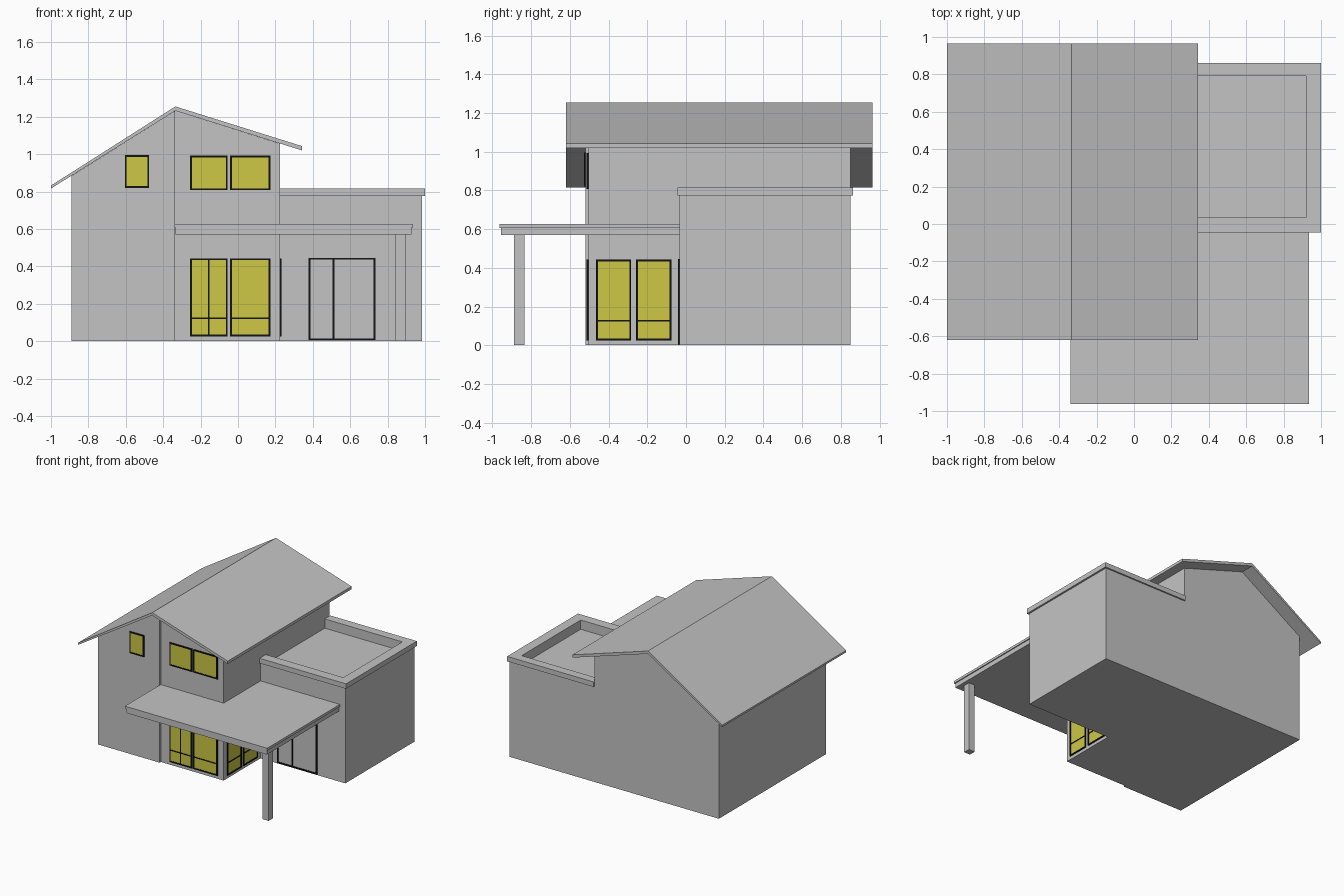
import bpy, bmesh
from mathutils import Vector

if "Cube" in bpy.data.objects:
    bpy.data.objects.remove(bpy.data.objects["Cube"])


def material(name, rgb):
    m = bpy.data.materials.new(name)
    m.diffuse_color = (*rgb, 1)
    m.use_nodes = True
    m.node_tree.nodes["Principled BSDF"].inputs["Base Color"].default_value = m.diffuse_color
    return m


GREY = material("light grey", (0.55, 0.55, 0.55))
YELLOW = material("yellow glass", (0.61, 0.58, 0.06))
BLACK = material("black frame", (0.006, 0.006, 0.006))


def finish(bm, name, mat):
    bmesh.ops.recalc_face_normals(bm, faces=bm.faces)
    me = bpy.data.meshes.new(name)
    bm.to_mesh(me)
    bm.free()
    me.materials.append(mat)
    ob = bpy.data.objects.new(name, me)
    bpy.context.collection.objects.link(ob)
    return ob


def prism(name, profile, axis, a, b, mat=GREY):
    """Extrude a profile along 'y' (x,z points) or 'z' (x,y points) from a to b."""
    bm = bmesh.new()
    place = (lambda p: (p[0], a, p[1])) if axis == 'y' else (lambda p: (p[0], p[1], a))
    face = bm.faces.new([bm.verts.new(place(p)) for p in profile])
    res = bmesh.ops.extrude_face_region(bm, geom=[face])
    d = Vector((0, b - a, 0)) if axis == 'y' else Vector((0, 0, b - a))
    bmesh.ops.translate(bm, vec=d, verts=[v for v in res['geom'] if isinstance(v, bmesh.types.BMVert)])
    return finish(bm, name, mat)


def add_box(bm, lo, hi):
    vs = bmesh.ops.create_cube(bm, size=1)['verts']
    for v in vs:
        v.co = [lo[i] if v.co[i] < 0 else hi[i] for i in range(3)]


def box(name, lo, hi, mat=GREY):
    bm = bmesh.new()
    add_box(bm, lo, hi)
    return finish(bm, name, mat)


def window(name, side, plane, u0, u1, z0, z1, bars=(), glass=True, w=0.01):
    """Framed pane on a front wall (side 'front', u = x) or right wall (u = y).
    bars are extra (u0, u1, z0, z1) strips."""
    def corners(r, depth):
        if side == 'front':
            return (r[0], plane - depth, r[2]), (r[1], plane, r[3])
        return (plane, r[0], r[2]), (plane + depth, r[1], r[3])
    if glass:
        box(name + "_glass", *corners((u0 + w / 2, u1 - w / 2, z0 + w / 2, z1 - w / 2), 0.004), YELLOW)
    bm = bmesh.new()
    for r in [(u0, u0 + w, z0, z1), (u1 - w, u1, z0, z1),
              (u0 + w, u1 - w, z0, z0 + w), (u0 + w, u1 - w, z1 - w, z1)]:
        add_box(bm, *corners(r, 0.008))
    for r in bars:
        add_box(bm, *corners(r, 0.007))
    finish(bm, name + "_frame", BLACK)


# Main house body with gable, and the slightly projecting left front wall
prism("house_body", [(-0.89, 0), (0.225, 0), (0.225, 1.056), (-0.335, 1.232), (-0.89, 0.884)],
      'y', -0.505, 0.85)
prism("left_front_wall", [(-0.89, 0), (-0.338, 0), (-0.338, 1.23), (-0.89, 0.884)],
      'y', -0.52, -0.505)

# Asymmetric gable roof
prism("gable_roof", [(-1, 0.832), (-0.335, 1.255), (0.342, 1.043), (0.342, 1.02),
                     (-0.335, 1.232), (-1, 0.816)], 'y', -0.62, 0.965)

# Flat-roofed wing with a parapet around three sides
box("wing_body", (0.225, -0.033, 0), (0.985, 0.85, 0.74))


def u_shape(x, y0, y1):
    return [(0.225, y0), (x, y0), (x, y1), (0.225, y1),
            (0.225, 0.79), (0.92, 0.79), (0.92, 0.035), (0.225, 0.035)]


prism("wing_parapet", u_shape(0.985, -0.033, 0.85), 'z', 0.74, 0.775)
prism("parapet_cap", u_shape(1.0, -0.045, 0.862), 'z', 0.775, 0.815)


# Porch canopy wrapping the house corner, with a thin overhanging top
def l_shape(x0, x1, y0):
    return [(x0, y0), (x1, y0), (x1, -0.033), (0.225, -0.033), (0.225, -0.505), (x0, -0.505)]


prism("porch_roof", l_shape(-0.333, 0.928, -0.955), 'z', 0.57, 0.607)
prism("porch_roof_edge", l_shape(-0.34, 0.936, -0.963), 'z', 0.607, 0.627)
box("porch_post", (0.842, -0.89, 0), (0.897, -0.835, 0.57))

# Windows on the front walls
window("small_upper_window", 'front', -0.52, -0.605, -0.475, 0.82, 0.995)
for tag, a, b in (("left", -0.257, -0.055), ("right", -0.042, 0.173)):
    window("upper_window_" + tag, 'front', -0.505, a, b, 0.807, 0.993)
    bars = [(a, b, 0.118, 0.126)]
    if tag == "left":
        bars.append((-0.16, -0.153, 0.03, 0.44))
    window("lower_window_" + tag, 'front', -0.505, a, b, 0.025, 0.443, bars)

# Windows on the right wall under the porch
for tag, a, b in (("front", -0.465, -0.283), ("rear", -0.258, -0.075)):
    window("side_window_" + tag, 'right', 0.225, a, b, 0.025, 0.443, [(a, b, 0.122, 0.13)])

# Double door frame in the wing wall
window("wing_door", 'front', -0.033, 0.378, 0.735, 0.005, 0.446,
       [(0.506, 0.516, 0.005, 0.446)], glass=False)
